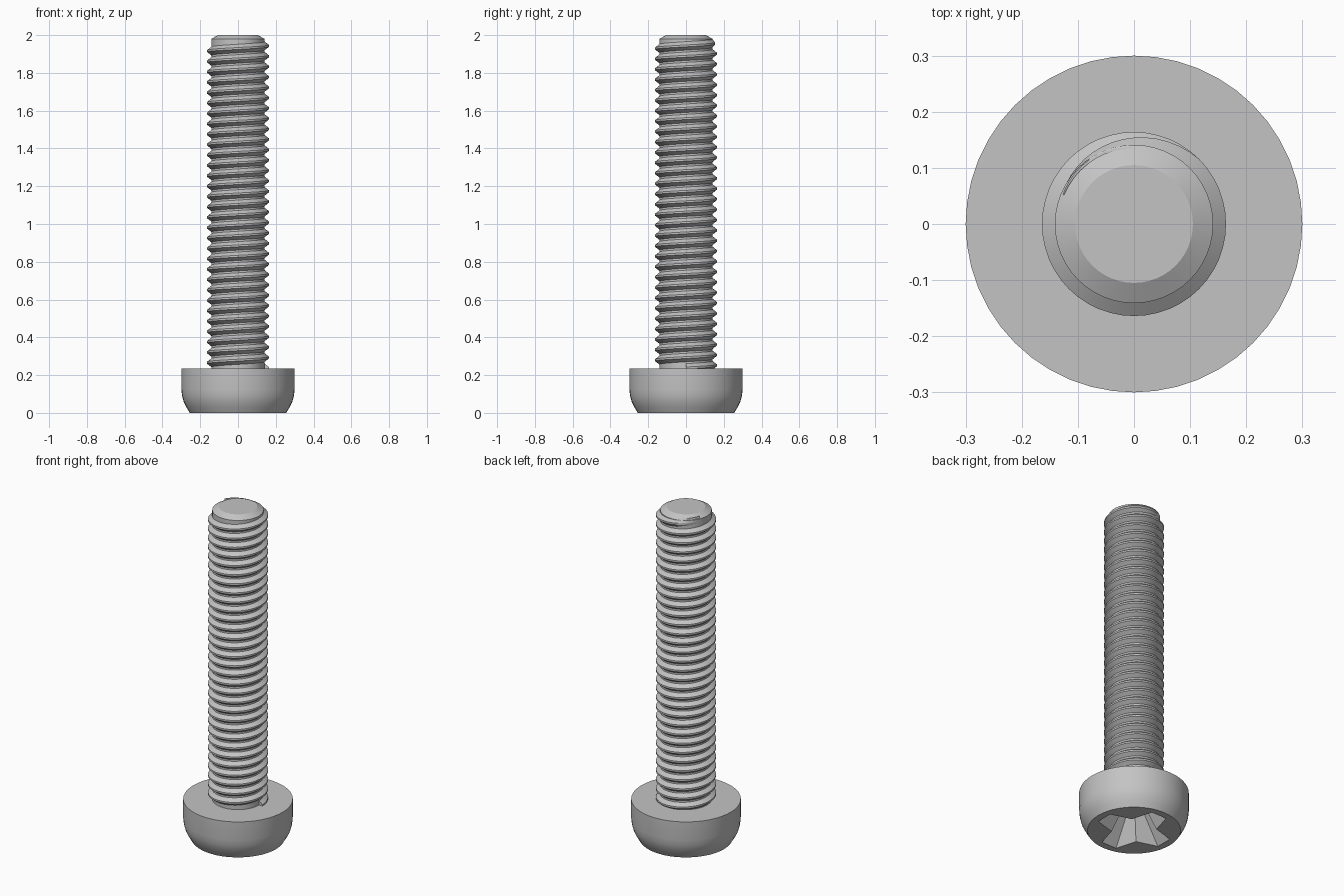
import bpy, bmesh
from math import cos, sin, tau, pi, radians

default = bpy.data.objects.get("Cube")
if default:
    bpy.data.objects.remove(default, do_unlink=True)

SIDES = 48
PITCH = 0.055
CORE, CREST = 0.141, 0.164
HEAD_TOP = 0.235

steel = bpy.data.materials.new("grey_steel")
steel.use_nodes = True
grey = (0.55, 0.55, 0.55, 1)
steel.diffuse_color = grey
steel.node_tree.nodes["Principled BSDF"].inputs["Base Color"].default_value = grey


def loft(name, rings, closed=True):
    """Join a list of equal-length point rings with quads and cap both ends."""
    bm = bmesh.new()
    rows = [[bm.verts.new(p) for p in ring] for ring in rings]
    n = len(rows[0])
    for a, b in zip(rows, rows[1:]):
        for i in range(n):
            j = (i + 1) % n
            bm.faces.new((a[i], a[j], b[j], b[i]))
    bm.faces.new(rows[0][::-1])
    bm.faces.new(rows[-1])
    bmesh.ops.recalc_face_normals(bm, faces=bm.faces)
    mesh = bpy.data.meshes.new(name)
    bm.to_mesh(mesh)
    bm.free()
    mesh.materials.append(steel)
    obj = bpy.data.objects.new(name, mesh)
    bpy.context.collection.objects.link(obj)
    return obj


def turned(name, profile):
    """Solid of revolution from (radius, height) points."""
    return loft(name, [[(r * cos(tau * i / SIDES), r * sin(tau * i / SIDES), z)
                        for i in range(SIDES)] for r, z in profile])


def activate(obj):
    bpy.ops.object.select_all(action="DESELECT")
    obj.select_set(True)
    bpy.context.view_layer.objects.active = obj


# Head with rounded lower rim
head = turned("screw_head", [(0.255, 0), (0.273, 0.03), (0.288, 0.06),
                             (0.296, 0.09), (0.3, 0.125), (0.3, HEAD_TOP)])


# Tapered cross recess in the underside of the head
def cross(tip, half, inner, z):
    points = []
    for k in range(4):
        c, s = cos(k * pi / 2), sin(k * pi / 2)
        for x, y in ((tip, -half), (tip, half), (inner, inner)):
            points.append((x * c - y * s, x * s + y * c, z))
    return points


cutter = loft("recess_cutter", [cross(0.22, 0.052, 0.09, -0.01),
                                cross(0.1, 0.03, 0.04, 0.15)])
cutter.hide_render = True
cut = head.modifiers.new("recess", "BOOLEAN")
cut.operation = "DIFFERENCE"
cut.solver = "EXACT"
cut.object = cutter
activate(head)
bpy.ops.object.modifier_apply(modifier=cut.name)
bpy.data.objects.remove(cutter, do_unlink=True)

# Shaft core with chamfered tip
shaft = turned("shaft", [(CORE, 0.2), (CORE, 1.98), (0.105, 2.0)])

# Right-handed thread ridge, fading out near the tip
TURNS = 31
END = TURNS * SIDES + round(SIDES * 160 / 360)
FADE = round(SIDES * 110 / 360)
start_z = 1.943 - TURNS * PITCH
rings = []
for i in range(END + 1):
    a = tau * i / SIDES
    z = start_z + PITCH * i / SIDES
    size = min(1, (END - i) / FADE)
    crest = CORE - 0.002 + (CREST - CORE + 0.002) * size
    root = CORE - 0.006
    rings.append([(r * cos(a), r * sin(a), z + dz) for r, dz in
                  ((root, -0.027), (crest, -0.005), (crest, 0.005), (root, 0.027))])
thread = loft("thread", rings)

for part in (head, shaft, thread):
    activate(part)
    bpy.ops.object.shade_smooth_by_angle(angle=radians(25))
